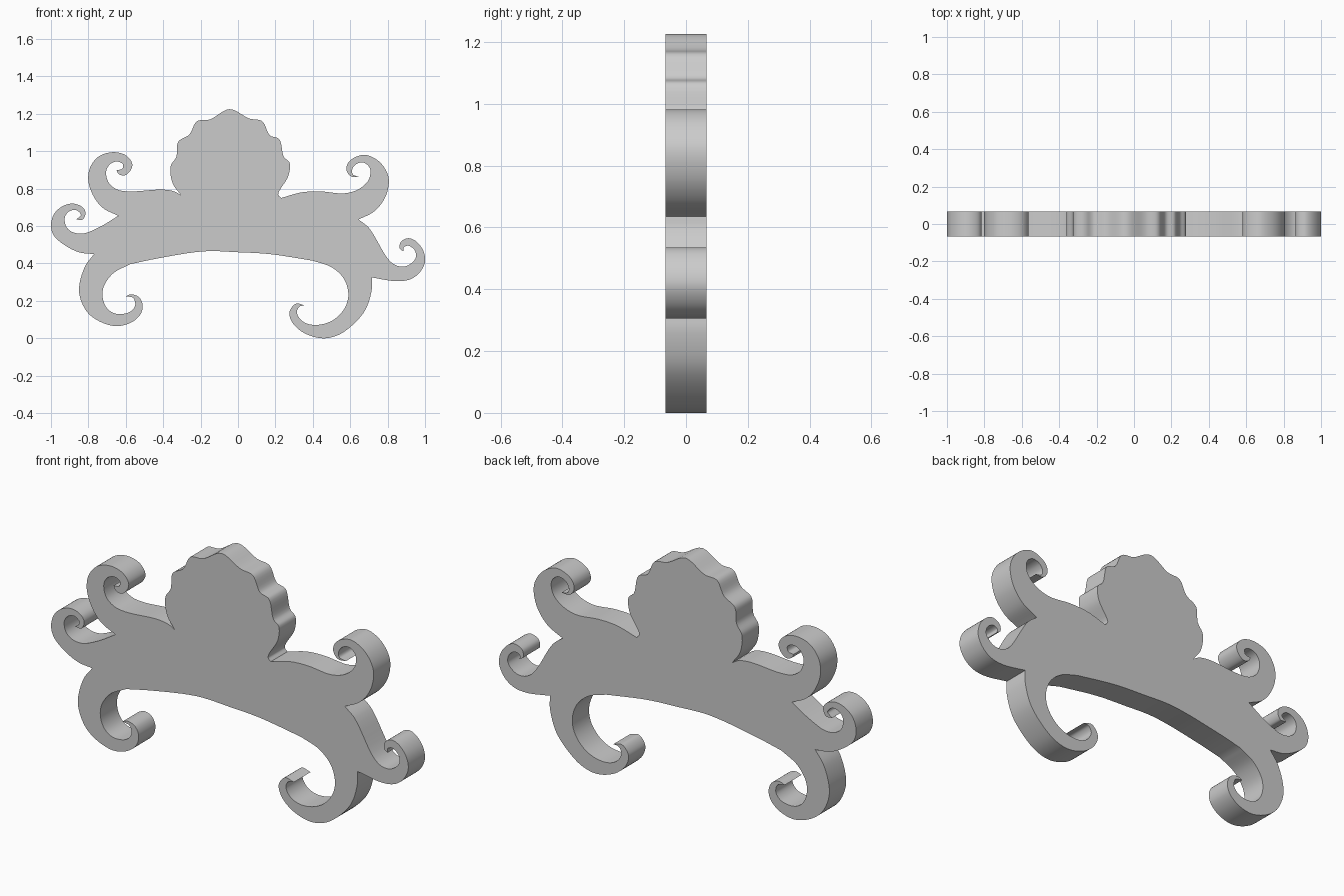
import bpy
import bmesh
from mathutils import Vector

HALF_DEPTH = 0.067
STEPS = 6

default_cube = bpy.data.objects.get("Cube")
if default_cube:
    bpy.data.objects.remove(default_cube, do_unlink=True)


def make_material(name, colour):
    material = bpy.data.materials.new(name)
    material.use_nodes = True
    material.diffuse_color = colour
    shader = material.node_tree.nodes["Principled BSDF"]
    shader.inputs["Base Color"].default_value = colour
    return material


def smooth_run(points):
    """Centripetal spline through the points, leaving sharp corners at both ends."""
    knots = [Vector(point) / 100 for point in points]
    before = knots[0] * 2 - knots[1]
    after = knots[-1] * 2 - knots[-2]
    padded = [before] + knots + [after]
    result = []
    for a, b, c, d in zip(padded, padded[1:], padded[2:], padded[3:]):
        ab, bc, cd = ((q - p).length ** 0.5 for p, q in ((a, b), (b, c), (c, d)))
        leave = (b - a) / ab - (c - a) / (ab + bc) + (c - b) / bc
        arrive = (c - b) / bc - (d - b) / (bc + cd) + (d - c) / cd
        leave, arrive = leave * bc, arrive * bc
        for step in range(STEPS):
            t = step / STEPS
            rise = t * t * (3 - 2 * t)
            result.append(b + (c - b) * rise
                          + leave * (t * (1 - t) ** 2)
                          - arrive * (t * t * (1 - t)))
    return result


def extrude_outline(name, runs, material):
    """Join the runs (each ends where the next begins) into one solid plate."""
    outline = []
    for run, following in zip(runs, runs[1:] + runs[:1]):
        outline += smooth_run(run + following[:1])
    mesh = bpy.data.meshes.new(name)
    bm = bmesh.new()
    front = bm.faces.new([bm.verts.new((p.x, -HALF_DEPTH, p.y)) for p in outline])
    extruded = bmesh.ops.extrude_face_region(bm, geom=[front], use_keep_orig=True)
    moved = [item for item in extruded["geom"] if isinstance(item, bmesh.types.BMVert)]
    bmesh.ops.translate(bm, verts=moved, vec=(0, 2 * HALF_DEPTH, 0))
    bmesh.ops.recalc_face_normals(bm, faces=bm.faces)
    bm.to_mesh(mesh)
    bm.free()
    mesh.materials.append(material)
    plate = bpy.data.objects.new(name, mesh)
    bpy.context.collection.objects.link(plate)
    bpy.ops.object.select_all(action="DESELECT")
    plate.select_set(True)
    bpy.context.view_layer.objects.active = plate
    bpy.ops.object.shade_smooth_by_angle(angle=0.6)
    return plate


# Scalloped shell at the top
shell = [(-30.5, 76.5), (-35, 83), (-36, 92), (-33, 97), (-32, 105), (-26, 109),
         (-22, 116), (-15, 117), (-4.5, 122.5), (6, 117.5), (13, 116), (17, 108.5),
         (22, 106.5), (24.5, 97), (27.5, 94), (27, 87), (21.5, 77)]

# Upper left scroll, inside then outside
upper_left_inner = [(23, 75), (34, 78), (44, 78.5), (57, 77.5), (65, 80), (70, 85),
                    (70.5, 91), (67, 94), (63, 93), (61, 90), (61.5, 87.5)]
upper_left_outer = [(65, 86.5), (60.5, 86.5), (58, 90), (59, 94), (63, 97), (68.5, 98),
                    (76, 94), (80.5, 86), (79, 76), (73, 68)]

# Middle left scroll
middle_left_inner = [(64.5, 63.5), (70, 59), (81, 41.5), (86, 38.5), (91, 39),
                     (95, 43), (94.5, 47), (91, 49.5), (88.5, 48.5)]
middle_left_outer = [(88.5, 46.5), (86.5, 48), (87, 51.5), (91, 53.5), (95, 52), (99, 47),
                     (100, 41), (97, 35), (92, 31.5), (85, 30.5)]

# Lower left foot and the arch beneath the body
lower_left_outer = [(71.5, 32.5), (71.5, 26), (68, 15), (60, 6), (53, 1.5), (45, 0),
                    (35, 3), (29, 8.5), (27.5, 14), (31, 18.5)]
lower_left_inner = [(36, 17.5), (33, 17), (31.5, 14), (33.5, 10), (38, 7.5), (45, 7.5),
                    (52, 10.5), (57.5, 17), (59, 24), (56.5, 32), (50, 38)]
arch = [(40, 41.5), (17, 45), (0, 46), (-18, 46.5), (-44, 42.5)]

# Lower right foot
lower_right_inner = [(-58, 39.5), (-67, 34.5), (-72, 27), (-72, 20), (-69, 15), (-64.5, 13),
                     (-58, 14), (-55, 17.5), (-56, 21.5)]
lower_right_outer = [(-60, 22.5), (-57, 23.5), (-53, 22), (-51, 18), (-52, 13), (-57, 8.5),
                     (-65, 6.5), (-74, 9), (-81, 14.5), (-85, 25), (-82, 38)]

# Middle right scroll
middle_right_outer = [(-77, 45), (-85, 46), (-93, 50), (-98.5, 55), (-100, 60.5), (-98, 67),
                      (-93, 71), (-88, 72), (-83, 70), (-81.5, 67), (-83, 63.5)]
middle_right_inner = [(-86.5, 63.5), (-84, 66), (-86.5, 68.5), (-90, 68), (-92.5, 65),
                      (-92, 60), (-89, 57), (-83, 56), (-74, 59.5)]

# Upper right scroll
upper_right_outer = [(-64, 65.5), (-72, 69.5), (-77, 75.5), (-80, 84), (-79, 91.5), (-74, 97.5),
                     (-66, 99.5), (-59.5, 97.5), (-56.5, 93), (-58, 89), (-61, 87), (-64, 88)]
upper_right_inner = [(-65, 90), (-62, 90.5), (-61.5, 93), (-64.5, 94.5), (-68.5, 93),
                     (-70.5, 89), (-69, 83), (-64.5, 79.5), (-58, 78.5), (-40.5, 79.5),
                     (-34, 78.5)]

grey = make_material("plain grey", (0.6, 0.6, 0.6, 1))
extrude_outline("scrolled_crest", [
    shell,
    upper_left_inner, upper_left_outer,
    middle_left_inner, middle_left_outer,
    lower_left_outer, lower_left_inner,
    arch,
    lower_right_inner, lower_right_outer,
    middle_right_outer, middle_right_inner,
    upper_right_outer, upper_right_inner,
], grey)
